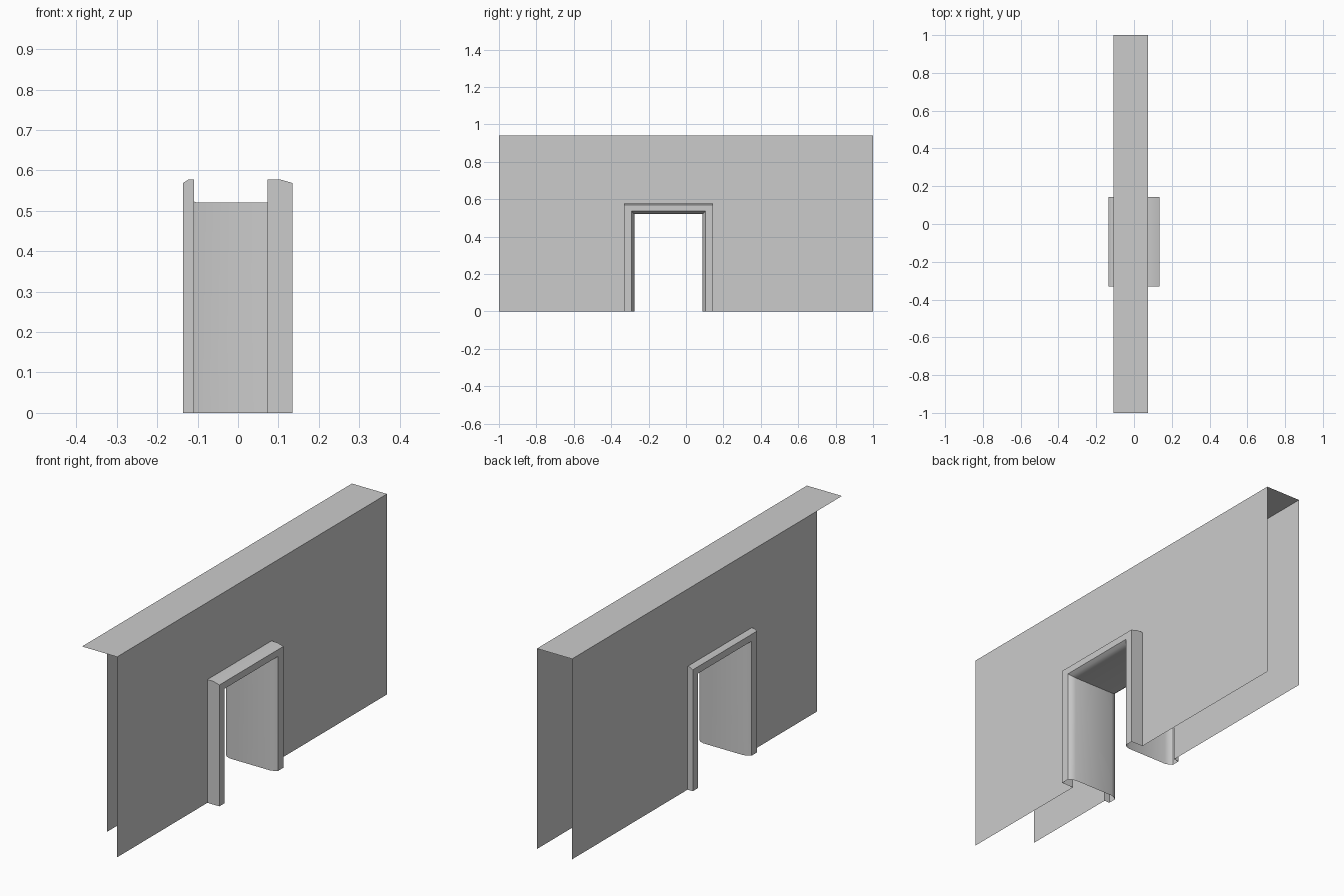
import bpy, math

if "Cube" in bpy.data.objects:
    bpy.data.objects.remove(bpy.data.objects["Cube"])

Y0, Y1, TOP = -0.276, 0.089, 0.521   # clear door opening
OUT_Y, OUT_Z = 0.055, 0.057          # casing width beside and above the opening
WX0, WX1, H = -0.109, 0.073, 0.94    # wall sheets and wall height


def make(name, verts, faces, smooth=False):
    mesh = bpy.data.meshes.new(name)
    mesh.from_pydata(verts, [], faces)
    mesh.update()
    obj = bpy.data.objects.new(name, mesh)
    bpy.context.collection.objects.link(obj)
    if smooth:
        bpy.context.view_layer.objects.active = obj
        obj.select_set(True)
        bpy.ops.object.shade_smooth_by_angle(angle=math.radians(30))
        obj.select_set(False)
    return obj


def arch(x, dy, dz):
    """Four points around the doorway, pushed outward by dy and dz."""
    return [(x, Y0 - dy, 0), (x, Y0 - dy, TOP + dz),
            (x, Y1 + dy, TOP + dz), (x, Y1 + dy, 0)]


def wall_sheet(name, x, ya, yb, flip):
    # Thin sheet with a doorway notch: two sides and a lintel
    outer = [(x, ya, 0), (x, ya, H), (x, yb, H), (x, yb, 0)]
    faces = [(i, i + 4, i + 5, i + 1) for i in range(3)]
    if flip:
        faces = [f[::-1] for f in faces]
    make(name, outer + arch(x, OUT_Y, OUT_Z), faces)


# Wall sheets; the left one stops short of the front end
wall_sheet("right_wall", WX1, -1, 1, False)
wall_sheet("left_wall", WX0, -0.815, 1, True)

# Wall top
make("wall_top", [(WX0, -1, H), (WX1, -1, H), (WX1, 1, H), (WX0, 1, H)],
     [(0, 1, 2, 3)])

# Door frame: one open section swept around the doorway
profile = [(WX1, OUT_Y, OUT_Z), (0.103, OUT_Y, OUT_Z), (0.135, OUT_Y, 0.048),
           (0.135, 0.016, 0.016), (0.122, 0.006, 0.006), (0.103, 0, 0),
           (-0.103, 0, 0), (-0.122, 0.006, 0.006), (-0.136, 0.016, 0.016),
           (-0.136, OUT_Y, 0.048), (-0.122, OUT_Y, OUT_Z), (WX0, OUT_Y, OUT_Z)]
verts = [p for point in profile for p in arch(*point)]
faces = [(4 * i + j, 4 * i + j + 1, 4 * i + j + 5, 4 * i + j + 4)
         for i in range(len(profile) - 1) for j in range(3)]
make("door_frame", verts, [f[::-1] for f in faces], smooth=True)
